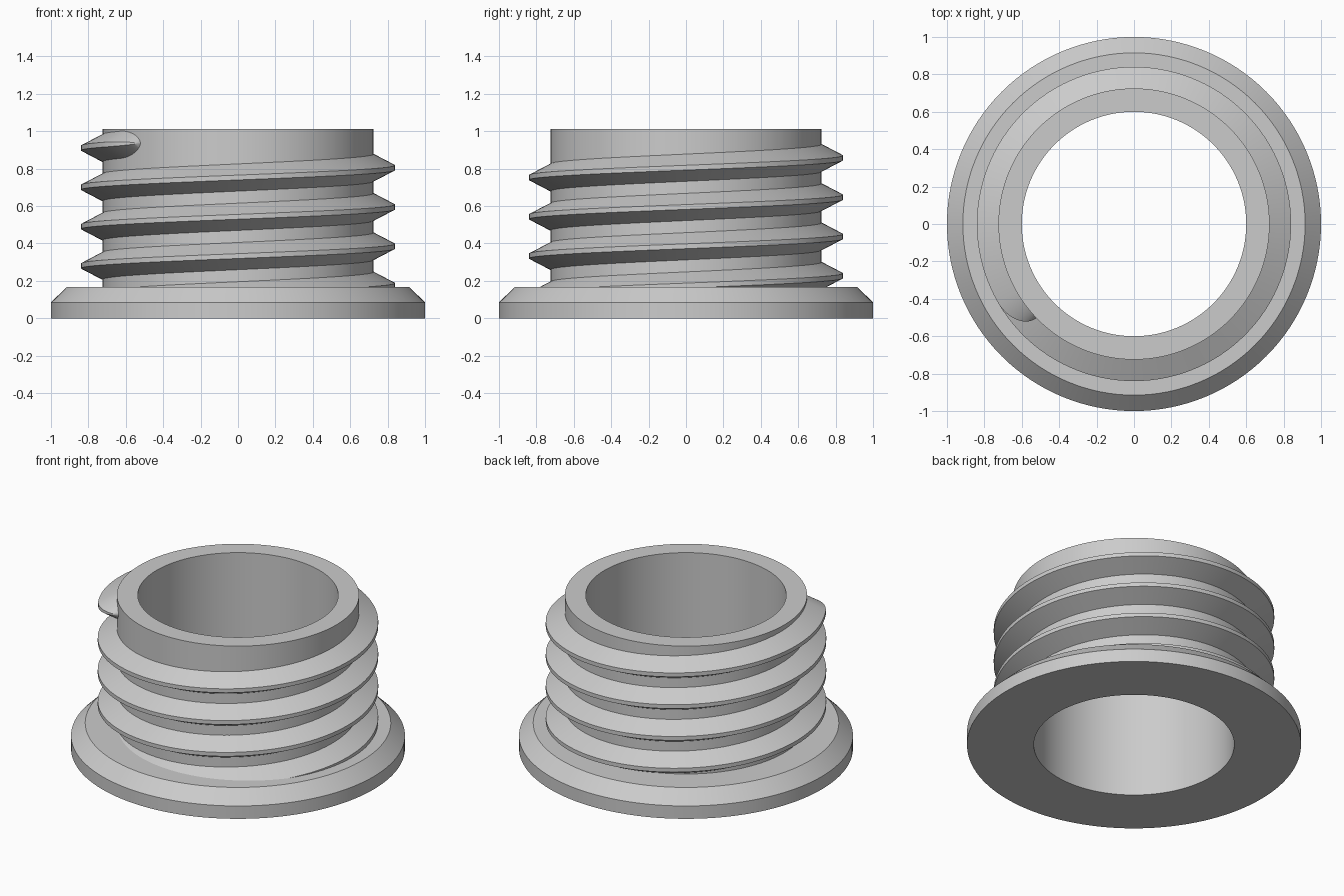
import bpy, bmesh, math

cube = bpy.data.objects.get("Cube")
if cube:
    bpy.data.objects.remove(cube, do_unlink=True)

SEGMENTS = 128
BODY_R, CREST_R, BORE_R = 0.725, 0.84, 0.6
HEIGHT = 1.013
PITCH = 0.21

grey = bpy.data.materials.new("light grey")
grey.use_nodes = True
grey.diffuse_color = (0.6, 0.6, 0.6, 1)
grey.node_tree.nodes["Principled BSDF"].inputs["Base Color"].default_value = (0.6, 0.6, 0.6, 1)


def sweep(name, rings, closed):
    """Skin a list of profile rings; each ring is a closed loop of points."""
    bm = bmesh.new()
    loops = [[bm.verts.new(p) for p in ring] for ring in rings]
    pairs = list(zip(loops, loops[1:]))
    if closed:
        pairs.append((loops[-1], loops[0]))
    else:
        bm.faces.new(loops[0])
        bm.faces.new(loops[-1])
    for a, b in pairs:
        for i in range(len(a)):
            j = (i + 1) % len(a)
            bm.faces.new((a[i], a[j], b[j], b[i]))
    bmesh.ops.recalc_face_normals(bm, faces=bm.faces)
    mesh = bpy.data.meshes.new(name)
    bm.to_mesh(mesh)
    bm.free()
    mesh.materials.append(grey)
    obj = bpy.data.objects.new(name, mesh)
    bpy.context.collection.objects.link(obj)
    bpy.ops.object.select_all(action='DESELECT')
    obj.select_set(True)
    bpy.context.view_layer.objects.active = obj
    bpy.ops.object.shade_smooth_by_angle(angle=math.radians(25))
    return obj


def ring_at(angle, profile):
    return [(r * math.cos(angle), r * math.sin(angle), z) for r, z in profile]


# Hollow neck with a chamfered flange, turned as one piece
profile = [(BORE_R, 0), (1, 0), (1, 0.085), (0.915, 0.168),
           (BODY_R, 0.168), (BODY_R, HEIGHT), (BORE_R, HEIGHT)]
sweep("flanged_neck",
      [ring_at(math.tau * i / SEGMENTS, profile) for i in range(SEGMENTS)], True)


# Helical thread rising from inside the flange, with a rounded run-out
def thread_ring(degrees, depth):
    z = 0.7 + PITCH * (degrees - 180) / 360
    root, crest = 0.078 * depth, 0.013 * depth
    base_r = BODY_R - 0.01
    tip_r = base_r + (CREST_R - base_r) * depth
    return ring_at(math.radians(degrees),
                   [(base_r, z - root), (tip_r, z - crest),
                    (tip_r, z + crest), (base_r, z + root)])


START, TAPER, END = -870, 570, 584
steps = (TAPER - START) // 3
rings = [thread_ring(START + (TAPER - START) * i / steps, 1) for i in range(steps + 1)]
for i in range(1, 13):
    a = math.pi / 2 * i / 12
    rings.append(thread_ring(TAPER + (END - TAPER) * math.sin(a), max(math.cos(a), 0.02)))
sweep("screw_thread", rings, False)
